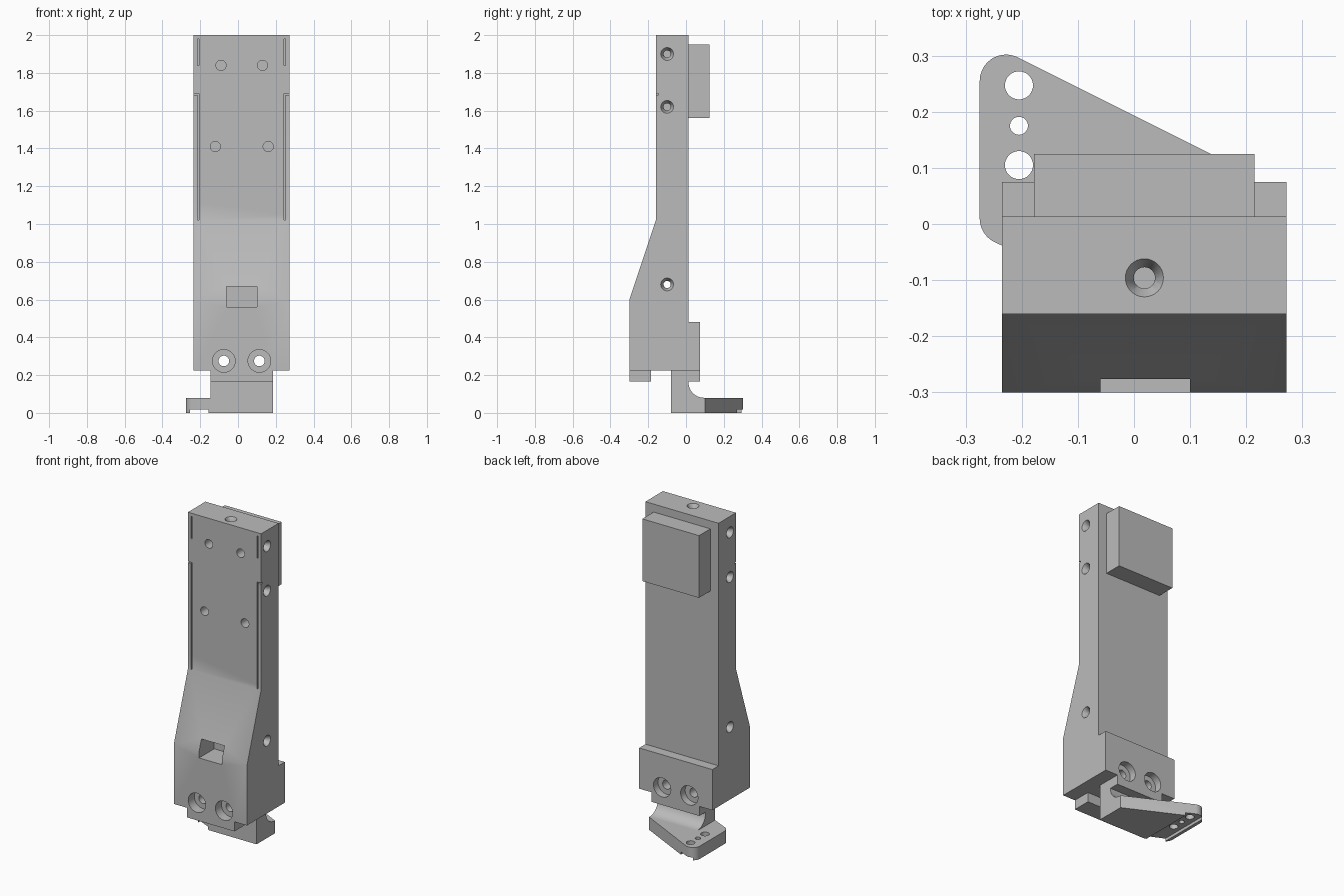
import bpy, bmesh, math
from mathutils import Matrix, Vector

cube = bpy.data.objects.get("Cube")
if cube:
    bpy.data.objects.remove(cube, do_unlink=True)

grey = bpy.data.materials.new("plain grey")
grey.use_nodes = True
COLOUR = (0.5, 0.5, 0.5, 1)
grey.diffuse_color = COLOUR
grey.node_tree.nodes["Principled BSDF"].inputs["Base Color"].default_value = COLOUR


def add_object(name, bm):
    bmesh.ops.recalc_face_normals(bm, faces=bm.faces)
    mesh = bpy.data.meshes.new(name)
    bm.to_mesh(mesh)
    bm.free()
    mesh.materials.append(grey)
    obj = bpy.data.objects.new(name, mesh)
    bpy.context.collection.objects.link(obj)
    return obj


def box(name, xs, ys, zs):
    bm = bmesh.new()
    spans = (xs, ys, zs)
    size = [b - a for a, b in spans]
    centre = Vector([(a + b) / 2 for a, b in spans])
    bmesh.ops.create_cube(bm, size=1, matrix=Matrix.Translation(centre) @ Matrix.Diagonal((*size, 1)))
    return add_object(name, bm)


def prism(name, points, start, end, axis):
    """Extrude a closed outline along x (outline in y, z) or z (outline in x, y)."""
    place = (lambda p: (start, *p)) if axis == "x" else (lambda p: (*p, start))
    bm = bmesh.new()
    face = bm.faces.new([bm.verts.new(place(p)) for p in points])
    ext = bmesh.ops.extrude_face_region(bm, geom=[face])["geom"]
    offset = (end - start, 0, 0) if axis == "x" else (0, 0, end - start)
    bmesh.ops.translate(bm, verts=[v for v in ext if isinstance(v, bmesh.types.BMVert)], vec=offset)
    return add_object(name, bm)


def drill(target, start, direction, depth, r1, r2=None):
    """Cut a round or tapered hole that begins at start."""
    d = Vector(direction)
    turn = d.to_track_quat("Z", "Y").to_matrix().to_4x4()
    bm = bmesh.new()
    bmesh.ops.create_cone(bm, cap_ends=True, segments=32, radius1=r1, radius2=r2 or r1, depth=depth,
                          matrix=Matrix.Translation(Vector(start) + d * depth / 2) @ turn)
    cut(target, add_object("cutter", bm))


def cut(target, cutter):
    cutter.hide_render = True
    mod = target.modifiers.new("cut", "BOOLEAN")
    mod.operation, mod.solver, mod.object = "DIFFERENCE", "EXACT", cutter
    bpy.context.view_layer.objects.active = target
    bpy.ops.object.modifier_apply(modifier=mod.name)
    bpy.data.objects.remove(cutter, do_unlink=True)


def countersunk(target, start, direction, depth):
    d = Vector(direction)
    drill(target, Vector(start) - d * 0.002, d, 0.03, 0.035, 0.019)
    drill(target, Vector(start) - d * 0.01, d, depth, 0.019)


def arc(cx, cy, r, a0, a1, n=10):
    angles = [math.radians(a0 + (a1 - a0) * i / n) for i in range(n + 1)]
    return [(cx + r * math.cos(a), cy + r * math.sin(a)) for a in angles]


LEFT, RIGHT = -0.235, 0.272      # body sides
FOOT = (-0.145, 0.185)           # width of foot and tabs
BACK, FRONT, MID = 0.013, -0.30, 0.0185

# Main body: tall plate swelling forward at the bottom
body = prism("body", [(FRONT, 0.165), (FRONT, 0.6), (-0.16, 1.02), (-0.16, 2), (BACK, 2),
                      (BACK, 0.48), (0.075, 0.48), (0.075, 0.165)], LEFT, RIGHT, "x")

# Bottom notches that leave the front and rear tabs
cut(body, box("cutter", (-0.4, FOOT[0]), (-0.5, 0.5), (0, 0.225)))
cut(body, box("cutter", (FOOT[1], 0.4), (-0.5, 0.5), (0, 0.225)))
cut(body, box("cutter", (-0.4, 0.4), (-0.185, BACK), (0, 0.225)))

# Window pocket in the sloping front
cut(body, box("cutter", (-0.06, 0.1), (-0.4, -0.15), (0.56, 0.67)))

# Bolt holes, counterbored on both faces
for x in (-0.075, 0.113):
    drill(body, (x, -0.35, 0.275), (0, 1, 0), 0.11, 0.06)
    drill(body, (x, 0.1, 0.275), (0, -1, 0), 0.07, 0.06)
    drill(body, (x, -0.4, 0.275), (0, 1, 0), 0.6, 0.028)

# Small blind holes on the front
for x, z in ((-0.09, 1.84), (0.13, 1.84), (-0.12, 1.41), (0.16, 1.41)):
    drill(body, (x, -0.2, z), (0, 1, 0), 0.12, 0.027)

# Countersunk holes in the sides and the top
for z, depth in ((1.9, 0.12), (1.62, 0.12), (0.68, 0.3)):
    countersunk(body, (LEFT, -0.1, z), (1, 0, 0), depth)
    countersunk(body, (RIGHT, -0.1, z), (-1, 0, 0), depth)
countersunk(body, (MID, -0.096, 2), (0, 0, -1), 0.1)

# Fine alignment grooves beside both front edges
for side in (-1, 1):
    x = MID + side * 0.229
    for z0, z1 in ((1.02, 1.69), (1.84, 1.98)):
        cut(body, box("cutter", (x - 0.003, x + 0.003), (-0.2, -0.147), (z0, z1)))
    ends = sorted((x - side * 0.003, x + side * 0.1))
    cut(body, box("cutter", ends, (-0.2, -0.146), (1.684, 1.691)))

# Raised pad high on the back
rear_pad = box("rear_pad", (-0.178, 0.215), (BACK, 0.125), (1.56, 1.95))

# Foot post with a concave fillet running into the flange
fillet = arc(0.095, 0.162, 0.082, 270, 180, 14)
foot_post = prism("foot_post", [(-0.08, 0), (0.095, 0)] + fillet + [(BACK, 0.225), (-0.08, 0.225)],
                  *FOOT, "x")

# Tapered foot flange with rounded outer corners
outline = ([(FOOT[1], 0.095), (FOOT[1], 0.101)] + arc(-0.228, 0.255, 0.047, 63.4, 180)
           + arc(-0.228, 0.01, 0.047, 180, 243) + [(FOOT[0], -0.08), (FOOT[0], 0.095)])
foot_flange = prism("foot_flange", outline, 0, 0.08, "z")
cut(foot_flange, box("cutter", (-0.255, -0.155), (-0.5, 0.5), (-0.1, 0.018)))
for y, r in ((0.247, 0.025), (0.175, 0.016), (0.105, 0.025)):
    drill(foot_flange, (-0.205, y, -0.1), (0, 0, 1), 0.3, r)

# Smooth the curved faces, keep edges sharp
bpy.ops.object.select_all(action="DESELECT")
for obj in (body, rear_pad, foot_post, foot_flange):
    obj.select_set(True)
bpy.context.view_layer.objects.active = body
bpy.ops.object.shade_smooth_by_angle(angle=math.radians(30))
